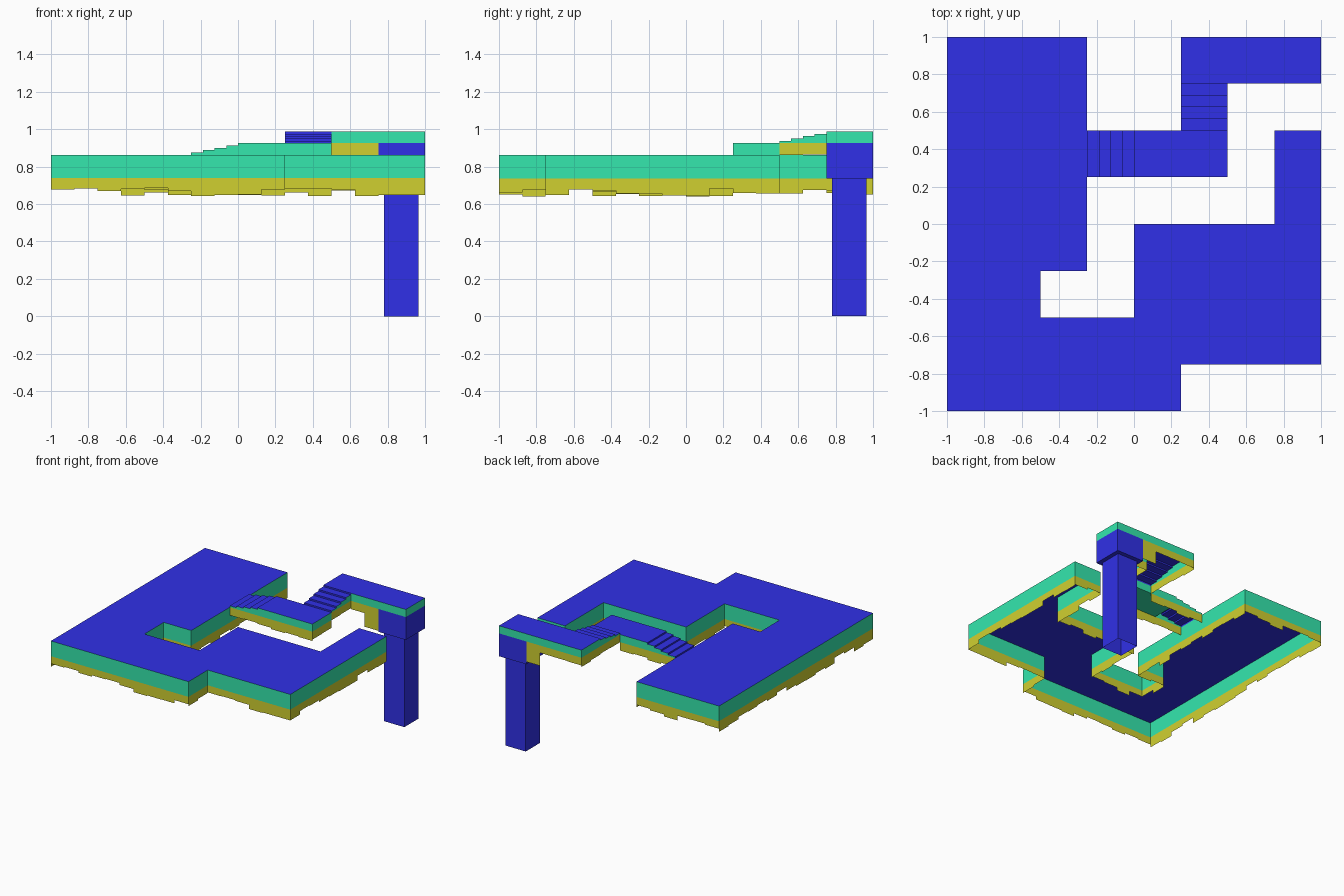
import bpy, bmesh, random
from mathutils import Vector

random.seed(4)
if "Cube" in bpy.data.objects:
    bpy.data.objects.remove(bpy.data.objects["Cube"])


def material(name, rgb):
    m = bpy.data.materials.new(name)
    m.use_nodes = True
    m.diffuse_color = (*rgb, 1)
    m.node_tree.nodes["Principled BSDF"].inputs["Base Color"].default_value = (*rgb, 1)
    return m


MATS = [material("blue", (0.03, 0.03, 0.8)),
        material("teal", (0.035, 0.8, 0.42)),
        material("olive_yellow", (0.63, 0.63, 0.03))]
BLUE, TEAL, YELLOW = range(3)
ROCK, GROUND, LANDING, UPPER = 0.7375, 0.8625, 0.925, 0.9875
STEPS = 4
THICK, THIN, DEEP = (0.05, 0.098), (0.06, 0.08), (0.16, 0.18)


def finish(name, bm):
    me = bpy.data.meshes.new(name)
    bm.to_mesh(me)
    bm.free()
    for m in MATS:
        me.materials.append(m)
    ob = bpy.data.objects.new(name, me)
    bpy.context.collection.objects.link(ob)


def face(bm, pts, mat):
    f = bm.faces.new([bm.verts.new(p) for p in pts])
    f.material_index = mat


def sheet(bm, a, b, low, high, mat):
    """Upright sheet between two plan points."""
    face(bm, [(*a, low), (*b, low), (*b, high), (*a, high)], mat)


def ragged(bm, a, b, top, depth):
    """Rock band whose lower edge steps up and down."""
    a, b = Vector(a), Vector(b)
    n = max(1, round((b - a).length / 0.125))
    for i in range(n):
        low = top - random.uniform(*depth)
        sheet(bm, a.lerp(b, i / n), a.lerp(b, (i + 1) / n), low, top, YELLOW)


def platform(name, outline, top, mid, depth, bare=(), open_sides=(), deep=(), floor=False):
    """Hollow slab; bare sides have no rock band, open sides no wall."""
    bm = bmesh.new()
    face(bm, [(*p, top) for p in outline], BLUE)
    if floor:
        face(bm, [(*p, mid) for p in reversed(outline)], TEAL)
    for i, a in enumerate(outline):
        b = outline[(i + 1) % len(outline)]
        if i in open_sides:
            continue
        sheet(bm, a, b, mid, top, TEAL)
        if i not in bare:
            ragged(bm, a, b, mid, DEEP if i in deep else depth)
    finish(name, bm)


def stairs(name, start, run, across, base, top, depth):
    """Treads, risers and stepped sides climbing along run."""
    bm = bmesh.new()
    start, run, across = Vector(start), Vector(run), Vector(across)
    rise = (top - base) / (STEPS + 1)
    for i in range(STEPS + 1):
        a = start + run * i / STEPS
        z = base + rise * (i + 1)
        sheet(bm, a + across, a, z - rise, z, BLUE)
        if i < STEPS:
            b = start + run * (i + 1) / STEPS
            face(bm, [(*a, z), (*b, z), (*(b + across), z), (*(a + across), z)], BLUE)
            sheet(bm, a, b, base, z, TEAL)
            sheet(bm, b + across, a + across, base, z, TEAL)
    ragged(bm, start, start + run, base, depth)
    ragged(bm, start + run + across, start + across, base, depth)
    finish(name, bm)


def box(name, centre, width, low, high, open_ends=False):
    bm = bmesh.new()
    bmesh.ops.create_cube(bm, size=1)
    bm.normal_update()
    for v in bm.verts:
        v.co = (centre[0] + v.co.x * width, centre[1] + v.co.y * width,
                low + (v.co.z + 0.5) * (high - low))
    if open_ends:
        ends = [f for f in bm.faces if abs(f.normal.z) > 0.5]
        bmesh.ops.delete(bm, geom=ends, context='FACES_ONLY')
    finish(name, bm)


# Main winding platform
platform("main_platform",
         [(-1, -1), (.25, -1), (.25, -.75), (1, -.75), (1, .5), (.75, .5), (.75, 0),
          (0, 0), (0, -.5), (-.5, -.5), (-.5, -.25), (-.25, -.25), (-.25, 1), (-1, 1)],
         GROUND, ROCK, THICK)

# Middle landing with a teal underside
platform("landing", [(0, .25), (.5, .25), (.5, .5), (.25, .5), (0, .5)],
         LANDING, GROUND, THIN, bare=(2,), open_sides=(4,), floor=True)

# Upper platform on the pillar head; the rock hangs deeper beside it
platform("upper_platform", [(.25, .75), (.5, .75), (.625, .75), (.75, .75), (1, .75),
                            (1, 1), (.75, 1), (.625, 1), (.25, 1)],
         UPPER, LANDING, THIN, bare=(3, 4, 5), open_sides=(0,), deep=(2, 6))

# Two flights of stairs
stairs("lower_stairs", (-.25, .25), (.25, 0), (0, .25), GROUND, LANDING, THIN)
stairs("upper_stairs", (.5, .5), (0, .25), (-.25, 0), LANDING, UPPER, THIN)

# Pillar
box("pillar_head", (.875, .875), 0.25, ROCK, LANDING)
box("pillar_shaft", (.873, .873), 0.185, 0, ROCK, open_ends=True)
